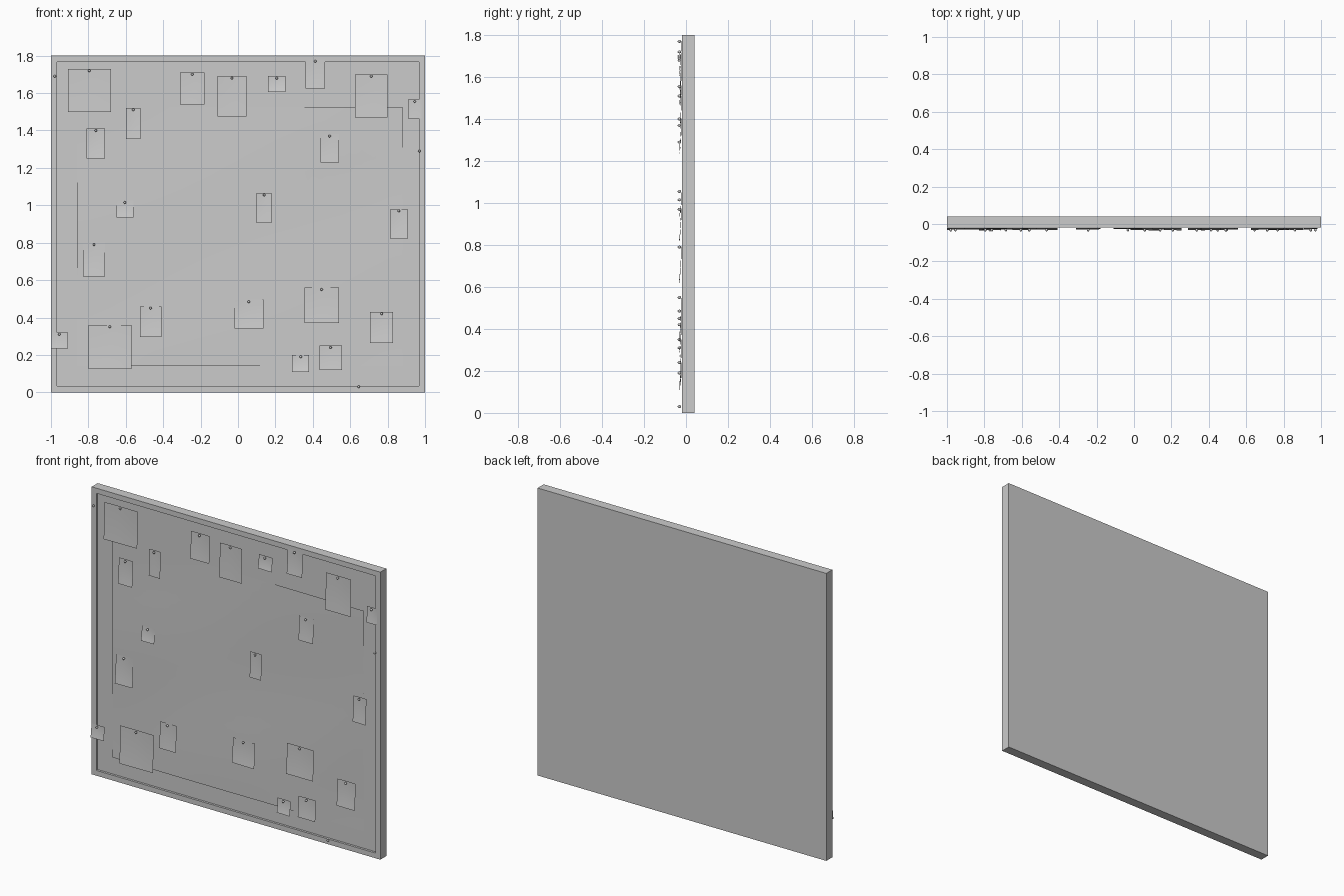
import bpy, bmesh, math, random

if "Cube" in bpy.data.objects:
    bpy.data.objects.remove(bpy.data.objects["Cube"])

random.seed(4)


def finish(name, bm, smooth=False):
    me = bpy.data.meshes.new(name)
    bm.to_mesh(me)
    bm.free()
    ob = bpy.data.objects.new(name, me)
    bpy.context.collection.objects.link(ob)
    if smooth:
        for p in me.polygons:
            p.use_smooth = True
    return ob


def sheet(name, x0, x1, z0, z1, nx, nz, depth):
    """Thin curved sheet; depth(u, v) gives y, v = 0 at the top edge."""
    bm = bmesh.new()
    rows = [[bm.verts.new((x0 + (x1 - x0) * i / nx, depth(i / nx, j / nz),
                           z1 + (z0 - z1) * j / nz)) for i in range(nx + 1)]
            for j in range(nz + 1)]
    for a, b in zip(rows, rows[1:]):
        for i in range(nx):
            bm.faces.new((a[i], b[i], b[i + 1], a[i + 1]))
    return finish(name, bm, True)


def pin(name, x, z):
    bm = bmesh.new()
    bmesh.ops.create_uvsphere(bm, u_segments=10, v_segments=6, radius=0.007)
    bmesh.ops.scale(bm, vec=(1, 1.2, 1), verts=bm.verts)
    bmesh.ops.translate(bm, vec=(x, -0.0316, z), verts=bm.verts)
    finish(name, bm, True)


# Board: slab with a raised border and a recessed front panel
bm = bmesh.new()
bmesh.ops.create_cube(bm, size=1)
bmesh.ops.scale(bm, vec=(2, 0.06, 1.8), verts=bm.verts)
bmesh.ops.translate(bm, vec=(0, 0.01, 0.9), verts=bm.verts)
bm.normal_update()
front = min(bm.faces, key=lambda f: f.calc_center_median().y)
bmesh.ops.inset_region(bm, faces=[front], thickness=0.046)
floor = bmesh.ops.extrude_discrete_faces(bm, faces=[front])["faces"][0]
bmesh.ops.translate(bm, vec=(0, 0.014, 0), verts=floor.verts)
finish("board", bm)

# Large, slightly wavy poster in the panel
sheet("poster", -0.86, 0.88, 0.14, 1.525, 24, 20,
      lambda u, v: -0.013 + 0.003 * math.sin(5 * u + 3 * v) * math.cos(7 * v))

# Small pinned notes: left, right, bottom, top
notes = [
    (-.91, -.68, 1.50, 1.73), (-.31, -.18, 1.54, 1.71), (-.11, .045, 1.475, 1.69),
    (.16, .255, 1.605, 1.69), (.36, .465, 1.625, 1.78), (.625, .80, 1.47, 1.70),
    (.91, .98, 1.465, 1.565), (-.60, -.52, 1.355, 1.52), (-.81, -.71, 1.25, 1.41),
    (-.65, -.56, .935, 1.025), (.10, .18, .905, 1.065), (.815, .905, .82, .98),
    (-.83, -.71, .62, .80), (-.525, -.41, .295, .46), (-1, -.91, .235, .32),
    (-.80, -.57, .125, .36), (-.02, .135, .34, .495), (.355, .54, .37, .56),
    (.705, .83, .265, .43), (.29, .38, .11, .20), (.435, .555, .12, .25),
    (.44, .54, 1.23, 1.38),
]
for n, (x0, x1, z0, z1) in enumerate(notes):
    curl = random.uniform(0.004, 0.011)
    skew = random.uniform(-0.004, 0.004)
    sheet(f"note_{n + 1}", x0, x1, z0, z1, 6, 6,
          lambda u, v: -0.0225 - curl * v * v - skew * (u - 0.5) * v
          + 0.002 * math.sin(math.pi * u) * (1 - v))
    pin(f"note_pin_{n + 1}", (x0 + x1) / 2, z1 - 0.01)

# Loose pins on the border
for n, (x, z) in enumerate([(-.98, 1.69), (.97, 1.29), (.645, .03)]):
    pin(f"loose_pin_{n + 1}", x, z)
